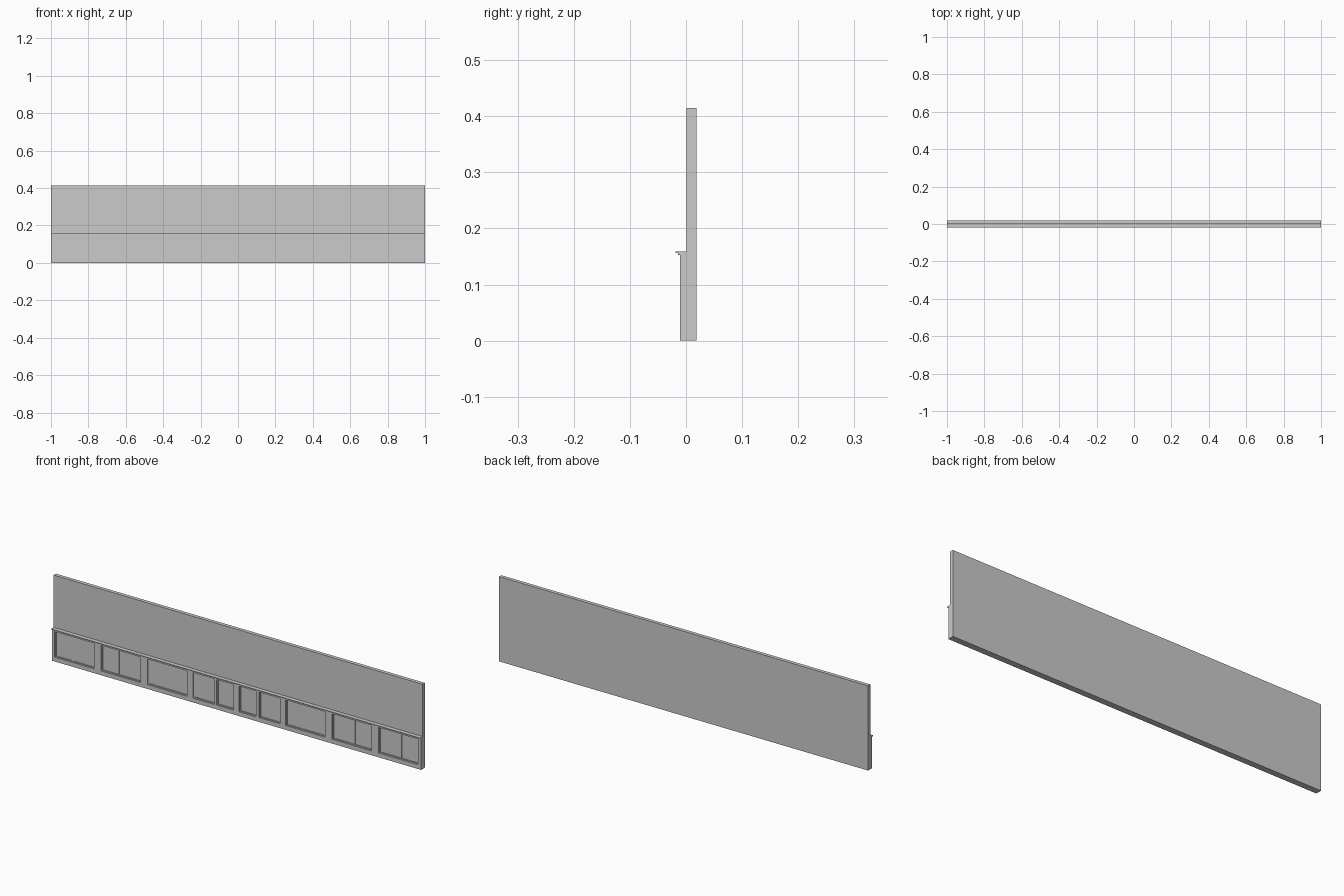
import bpy

cube = bpy.data.objects.get("Cube")
if cube:
    bpy.data.objects.remove(cube, do_unlink=True)

grey = bpy.data.materials.new("plain_grey")
grey.use_nodes = True
COLOUR = (0.6, 0.6, 0.6, 1)
grey.diffuse_color = COLOUR
grey.node_tree.nodes["Principled BSDF"].inputs["Base Color"].default_value = COLOUR


def box(name, x, y, z):
    """Box from (low, high) ranges on each axis."""
    bpy.ops.mesh.primitive_cube_add(size=1, location=[sum(r) / 2 for r in (x, y, z)])
    ob = bpy.context.object
    ob.name = name
    ob.scale = [r[1] - r[0] for r in (x, y, z)]
    bpy.ops.object.transform_apply(location=False, rotation=False, scale=True)
    ob.data.materials.append(grey)
    return ob


def frame(name, x, y, z, w):
    """Rectangular frame made of two jambs, a head and a sill."""
    (x0, x1), (z0, z1) = x, z
    box(name + "_jamb_right", (x0, x0 + w), y, z)
    box(name + "_jamb_left", (x1 - w, x1), y, z)
    box(name + "_head", (x0 + w, x1 - w), y, (z1 - w, z1))
    box(name + "_sill", (x0 + w, x1 - w), y, (z0, z0 + w))


WALL, FACE, LEDGE = 0.001, -0.011, -0.019
SILL, HEAD, TOP = 0.021, 0.146, 0.156

# Tall backing wall
box("backing_wall", (-1, 1), (WALL, 0.019), (0, 0.415))

# Shopfront surround: base, lintel and piers between the openings
openings = [(-0.986, -0.772), (-0.735, -0.521), (-0.484, -0.27),
            (-0.237, -0.121), (-0.109, -0.018), (0.014, 0.106),
            (0.122, 0.234), (0.266, 0.48), (0.518, 0.732), (0.77, 0.984)]
box("base_course", (-1, 1), (FACE, WALL), (0, SILL))
box("lintel", (-1, 1), (FACE, WALL), (HEAD, TOP))
edges = [-1] + [x for pair in openings for x in pair] + [1]
for i in range(0, len(edges), 2):
    box("pier", (edges[i], edges[i + 1]), (FACE, WALL), (SILL, HEAD))

# Projecting ledge with a small moulding beneath
box("ledge", (-1, 1), (LEDGE, WALL), (TOP, 0.159))
box("ledge_moulding", (-1, 1), (-0.014, FACE), (0.153, TOP))

# Recessed window frames, panes and mullions
for i, (x0, x1) in enumerate(openings):
    frame("window_frame", (x0, x1), (-0.005, WALL), (SILL, HEAD), 0.004)
    box("window_pane", (x0 + 0.004, x1 - 0.004), (-0.002, WALL), (SILL + 0.004, HEAD - 0.004))
    if i in (0, 1, 8, 9):
        mid = x0 + (x1 - x0) * (0.43 if i < 5 else 0.55)
        box("mullion", (mid - 0.002, mid + 0.002), (-0.005, -0.002),
            (SILL + 0.004, HEAD - 0.004))
